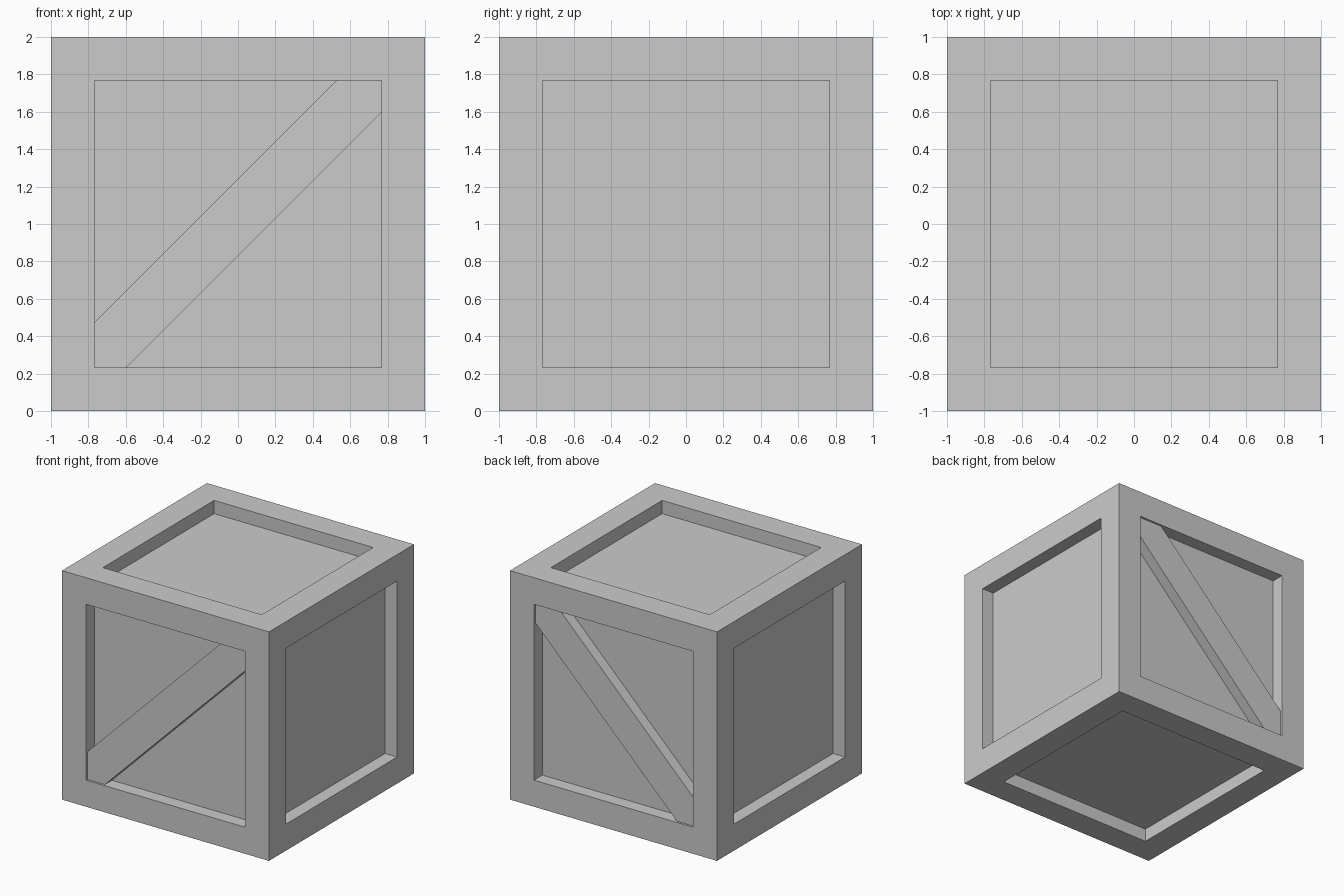
import bpy, bmesh
from mathutils import Vector

if "Cube" in bpy.data.objects:
    bpy.data.objects.remove(bpy.data.objects["Cube"])

RIM = 0.232      # frame width
DEPTH = 0.116    # panel recess
BRACE_GAP = 0.018  # brace sits just behind the frame face
A = 1 - RIM      # half size of each opening


def finish(bm, name):
    bmesh.ops.recalc_face_normals(bm, faces=bm.faces[:])
    mesh = bpy.data.meshes.new(name)
    bm.to_mesh(mesh)
    bm.free()
    obj = bpy.data.objects.new(name, mesh)
    bpy.context.collection.objects.link(obj)
    return obj


# Crate body: cube with a recessed panel in every face
bm = bmesh.new()
bmesh.ops.create_cube(bm, size=2)
bmesh.ops.translate(bm, verts=bm.verts[:], vec=(0, 0, 1))
panels = bm.faces[:]
bmesh.ops.inset_individual(bm, faces=panels, thickness=RIM, use_even_offset=True)
for face in bmesh.ops.extrude_discrete_faces(bm, faces=panels)["faces"]:
    face.normal_update()
    bmesh.ops.translate(bm, verts=face.verts[:], vec=-face.normal * DEPTH)
finish(bm, "crate_body")


# Diagonal braces on front and back, trimmed to the opening corners
def brace(name, side):
    upper, lower = 0.241, -0.169   # diagonal edges: z = x + 1 + offset
    profile = [(-A, -A), (lower * -1 - A, -A), (A, A + lower),
               (A, A), (A - upper, A), (-A, upper - A)]
    y_out = side * (1 - BRACE_GAP)
    y_in = side * (1 - DEPTH - 0.01)
    bm = bmesh.new()
    face = bm.faces.new([bm.verts.new((x, y_out, z + 1)) for x, z in profile])
    ext = bmesh.ops.extrude_face_region(bm, geom=[face], use_keep_orig=True)["geom"]
    verts = [g for g in ext if isinstance(g, bmesh.types.BMVert)]
    bmesh.ops.translate(bm, verts=verts, vec=Vector((0, y_in - y_out, 0)))
    finish(bm, name)


brace("front_brace", -1)
brace("back_brace", 1)
